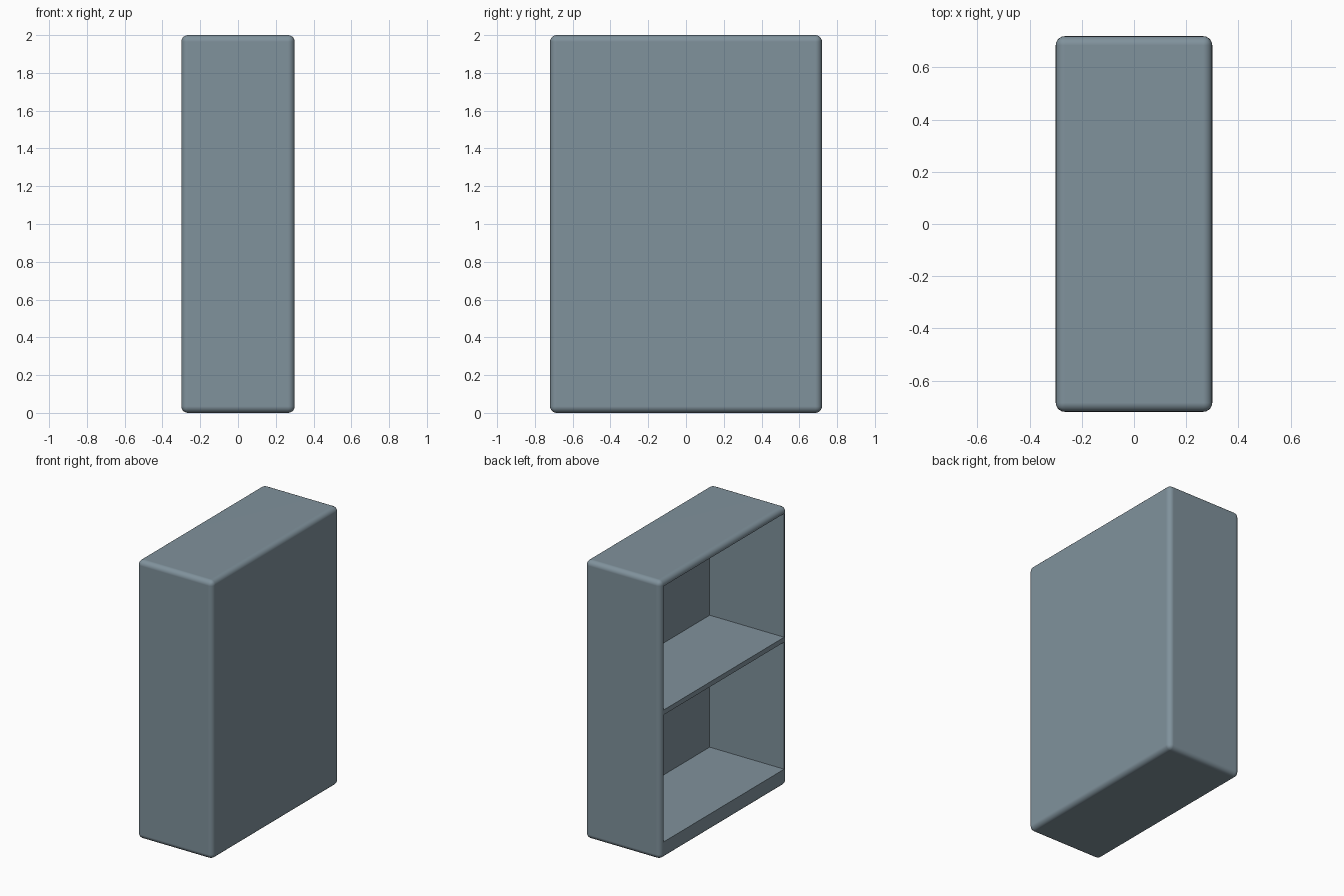
import bpy
import bmesh
from mathutils import Vector

default = bpy.data.objects.get("Cube")
if default:
    bpy.data.objects.remove(default, do_unlink=True)

# Overall sizes: the open side faces -x
WIDTH, DEPTH, HEIGHT = 0.6, 1.44, 2.0
ROUND = 0.035
OPEN_Y = 0.686
FLOOR_Z, CEILING_Z = 0.12, 1.957
BACK_X = 0.292
SHELF_BOTTOM, SHELF_TOP = 1.033, 1.068

# Single painted finish
paint = bpy.data.materials.new("slate_blue_grey")
paint.use_nodes = True
colour = (0.216, 0.287, 0.333, 1.0)
paint.diffuse_color = colour
bsdf = next(n for n in paint.node_tree.nodes if n.type == "BSDF_PRINCIPLED")
bsdf.inputs["Base Color"].default_value = colour
bsdf.inputs["Roughness"].default_value = 0.6


def box(name, low, high, rounding=0.0):
    """Axis-aligned box between two corners, with optional rounded edges."""
    low, high = Vector(low), Vector(high)
    bm = bmesh.new()
    bmesh.ops.create_cube(bm, size=1)
    bmesh.ops.scale(bm, vec=high - low, verts=bm.verts)
    bmesh.ops.translate(bm, vec=(low + high) / 2, verts=bm.verts)
    if rounding:
        bmesh.ops.bevel(bm, geom=bm.edges[:], offset=rounding, segments=5,
                        profile=0.5, affect="EDGES")
    mesh = bpy.data.meshes.new(name)
    bm.to_mesh(mesh)
    bm.free()
    mesh.materials.append(paint)
    obj = bpy.data.objects.new(name, mesh)
    bpy.context.collection.objects.link(obj)
    return obj


# Rounded outer case
case = box("cabinet_case", (-WIDTH / 2, -DEPTH / 2, 0),
           (WIDTH / 2, DEPTH / 2, HEIGHT), ROUND)

# Hollow out the interior, leaving a thin back panel and a plinth
cutter = box("interior_cutter", (-WIDTH, -OPEN_Y, FLOOR_Z),
             (BACK_X, OPEN_Y, CEILING_Z))
cutter.hide_render = True
hollow = case.modifiers.new("hollow", "BOOLEAN")
hollow.operation = "DIFFERENCE"
hollow.solver = "EXACT"
hollow.object = cutter

bpy.ops.object.select_all(action="DESELECT")
case.select_set(True)
bpy.context.view_layer.objects.active = case
bpy.ops.object.modifier_apply(modifier=hollow.name)
bpy.data.objects.remove(cutter, do_unlink=True)

# Smooth rounded edges, flat panels
bpy.ops.object.shade_smooth_by_angle(angle=0.6)
weighted = case.modifiers.new("flat_panels", "WEIGHTED_NORMAL")
weighted.keep_sharp = True

# Middle shelf, flush with the open side
box("shelf", (-WIDTH / 2, -OPEN_Y, SHELF_BOTTOM), (BACK_X, OPEN_Y, SHELF_TOP))
